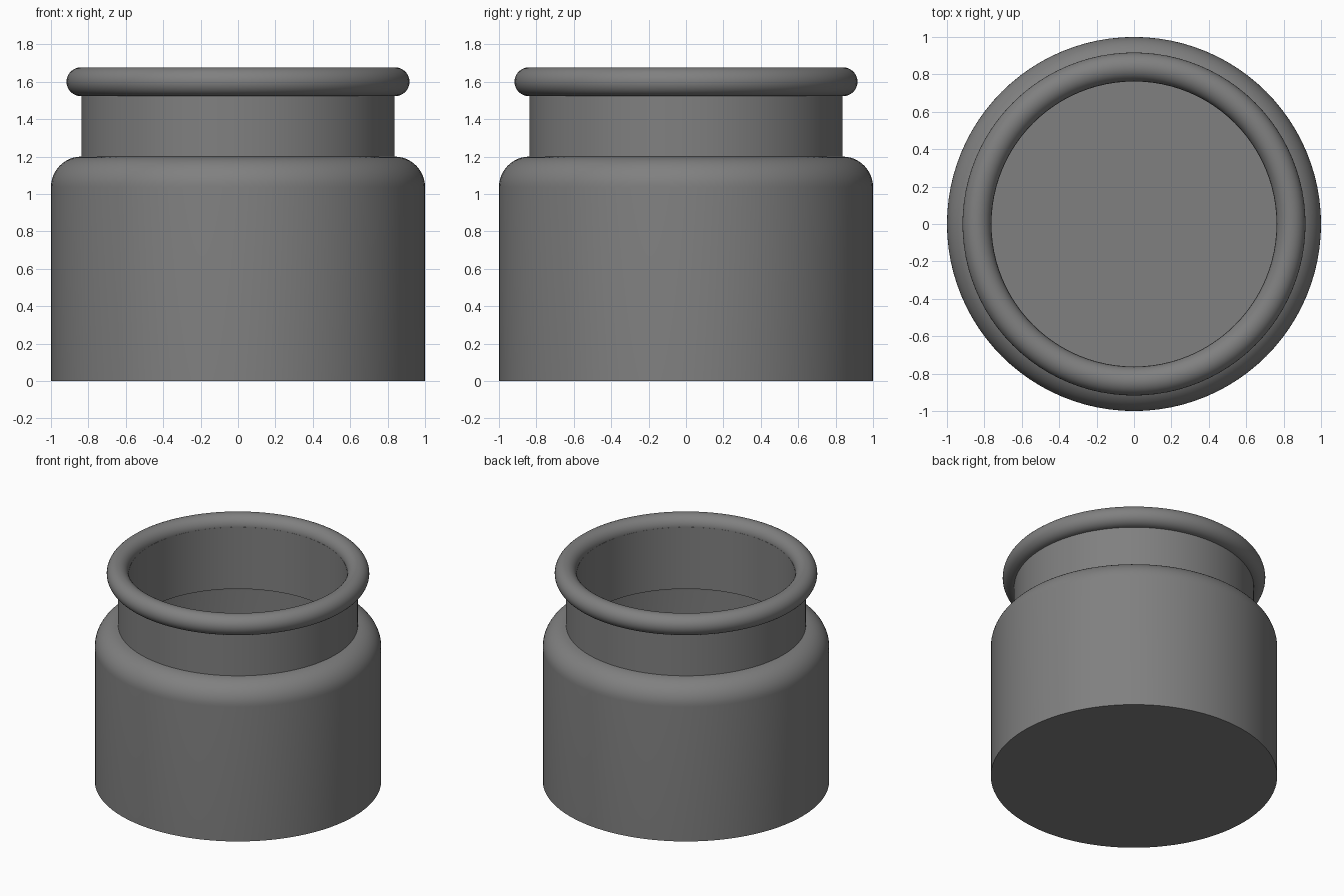
import bpy, bmesh
from math import pi, sin, cos, radians

cube = bpy.data.objects.get("Cube")
if cube:
    bpy.data.objects.remove(cube, do_unlink=True)

SEGMENTS = 96
WALL = 0.075       # shell thickness
BODY_R = 1.0
NECK_R = 0.837
SHOULDER_Z = 1.2
RIM_Z = 1.6

grey = bpy.data.materials.new("stone grey")
grey.use_nodes = True
colour = (0.216, 0.216, 0.216, 1)
grey.diffuse_color = colour
grey.node_tree.nodes["Principled BSDF"].inputs["Base Color"].default_value = colour


def arc(cx, cz, radius, start, end, steps):
    """Points along a circular arc in the radius/height plane."""
    angles = [start + (end - start) * i / steps for i in range(steps + 1)]
    return [(cx + radius * cos(a), cz + radius * sin(a)) for a in angles]


def lathe(name, profile):
    """Revolve a radius/height profile about the vertical axis."""
    bm = bmesh.new()
    verts = [bm.verts.new((r, 0, z)) for r, z in profile]
    edges = [bm.edges.new(pair) for pair in zip(verts, verts[1:])]
    bmesh.ops.spin(bm, geom=verts + edges, cent=(0, 0, 0), axis=(0, 0, 1),
                   angle=2 * pi, steps=SEGMENTS, use_duplicate=False)
    bmesh.ops.remove_doubles(bm, verts=bm.verts, dist=0.0001)
    bmesh.ops.recalc_face_normals(bm, faces=bm.faces)
    mesh = bpy.data.meshes.new(name)
    bm.to_mesh(mesh)
    bm.free()
    mesh.materials.append(grey)
    obj = bpy.data.objects.new(name, mesh)
    bpy.context.collection.objects.link(obj)
    finish(obj)


def finish(obj):
    bpy.ops.object.select_all(action="DESELECT")
    obj.select_set(True)
    bpy.context.view_layer.objects.active = obj
    bpy.ops.object.shade_smooth_by_angle(angle=radians(35))


# Hollow jar: rounded shoulder outside, matching shoulder inside
fillet = BODY_R - NECK_R
fillet_z = SHOULDER_Z - fillet
outside = [(0, 0), (BODY_R, 0)]
outside += arc(NECK_R, fillet_z, fillet, 0, pi / 2, 12)
outside += [(NECK_R, RIM_Z)]
inside = [(NECK_R - WALL, RIM_Z), (NECK_R - WALL, SHOULDER_Z - WALL)]
inside += arc(NECK_R, fillet_z, fillet - WALL, pi / 2, 0, 12)
inside += [(BODY_R - WALL, WALL), (0, WALL)]
lathe("jar_body", outside + inside)

# Rolled rim around the mouth
bpy.ops.mesh.primitive_torus_add(location=(0, 0, RIM_Z), major_radius=0.84,
                                 minor_radius=0.077, major_segments=SEGMENTS,
                                 minor_segments=32)
rim = bpy.context.object
rim.name = "rolled_rim"
rim.data.materials.append(grey)
finish(rim)
